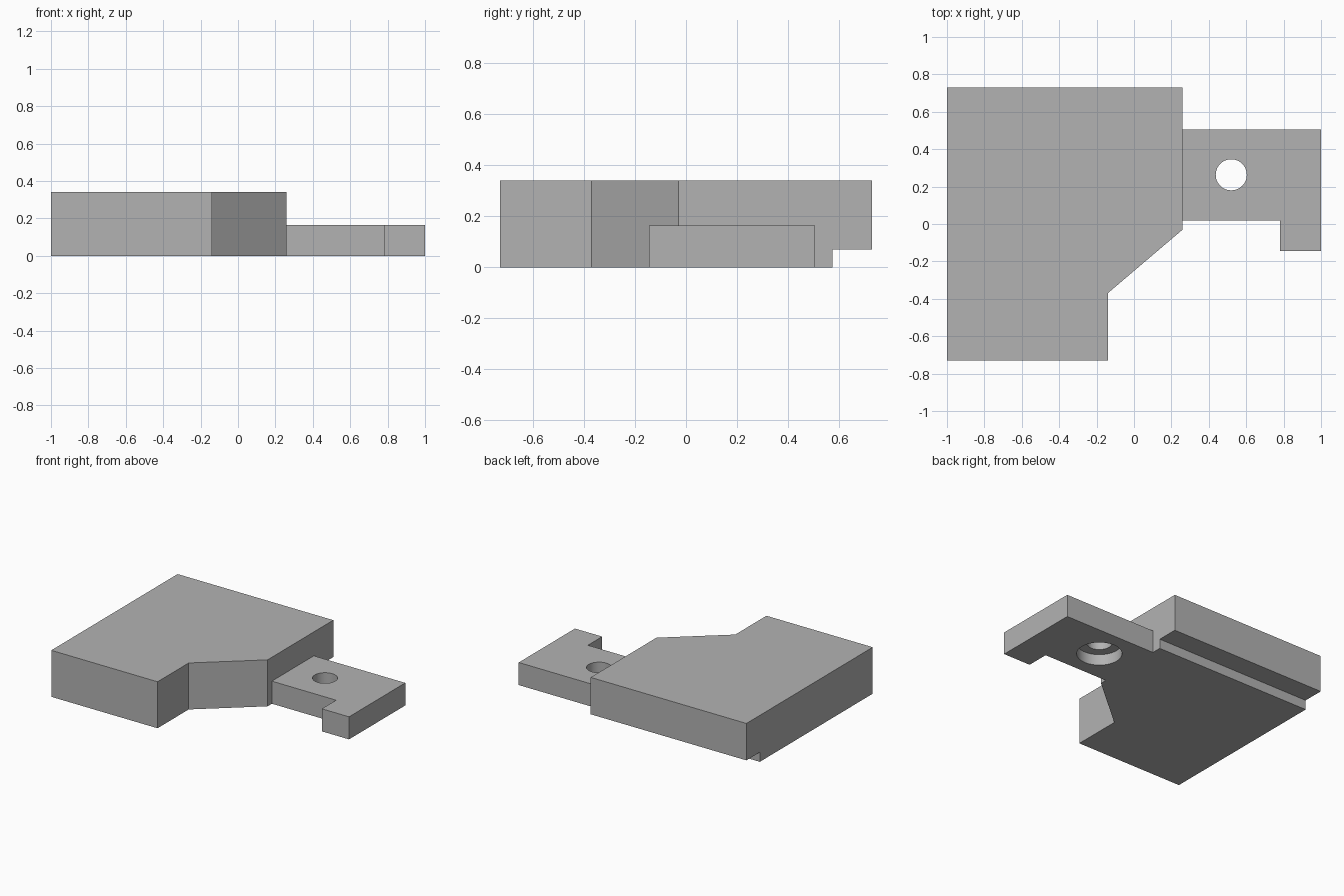
import bpy
import bmesh

cube = bpy.data.objects.get("Cube")
if cube:
    bpy.data.objects.remove(cube, do_unlink=True)

GREY = (0.45, 0.45, 0.45, 1)
grey = bpy.data.materials.new("plain grey")
grey.use_nodes = True
grey.diffuse_color = GREY
grey.node_tree.nodes["Principled BSDF"].inputs["Base Color"].default_value = GREY


def prism(name, outline, z0, z1):
    """Extrude a flat outline between two heights."""
    bm = bmesh.new()
    base = bm.faces.new([bm.verts.new((x, y, z0)) for x, y in outline])
    top = bmesh.ops.extrude_face_region(bm, geom=[base])["geom"]
    verts = [v for v in top if isinstance(v, bmesh.types.BMVert)]
    bmesh.ops.translate(bm, verts=verts, vec=(0, 0, z1 - z0))
    bmesh.ops.recalc_face_normals(bm, faces=bm.faces)
    mesh = bpy.data.meshes.new(name)
    bm.to_mesh(mesh)
    bm.free()
    mesh.materials.append(grey)
    obj = bpy.data.objects.new(name, mesh)
    bpy.context.collection.objects.link(obj)
    return obj


def cylinder(name, radius, x, y, z0, z1):
    bpy.ops.mesh.primitive_cylinder_add(
        vertices=48, radius=radius, depth=z1 - z0, location=(x, y, (z0 + z1) / 2))
    obj = bpy.context.object
    obj.name = name
    obj.data.materials.append(grey)
    return obj


def cut(target, cutter):
    """Subtract the cutter, apply the result and discard the cutter."""
    cutter.hide_render = True
    mod = target.modifiers.new("cut", 'BOOLEAN')
    mod.operation = 'DIFFERENCE'
    mod.solver = 'EXACT'
    mod.object = cutter
    bpy.ops.object.select_all(action='DESELECT')
    bpy.context.view_layer.objects.active = target
    target.select_set(True)
    bpy.ops.object.modifier_apply(modifier=mod.name)
    bpy.data.objects.remove(cutter, do_unlink=True)


# Thick main block with a chamfered front notch
body = prism("main_block", [(-1, -0.73), (-0.14, -0.73), (-0.14, -0.37),
                            (0.26, -0.03), (0.26, 0.73), (-1, 0.73)], 0, 0.34)

# Rebate along the lower back edge
cut(body, prism("rebate_cutter", [(-1.2, 0.575), (0.5, 0.575),
                                  (0.5, 0.9), (-1.2, 0.9)], -0.1, 0.07))

# Thin hooked mounting tab
tab = prism("mounting_tab", [(0.26, 0.02), (0.78, 0.02), (0.78, -0.145),
                             (1, -0.145), (1, 0.505), (0.26, 0.505)], 0, 0.165)

# Through hole, counterbored from below
cut(tab, cylinder("hole_cutter", 0.083, 0.52, 0.263, -0.1, 0.3))
cut(tab, cylinder("counterbore_cutter", 0.15, 0.52, 0.263, -0.1, 0.08))
bpy.ops.object.shade_smooth_by_angle()
